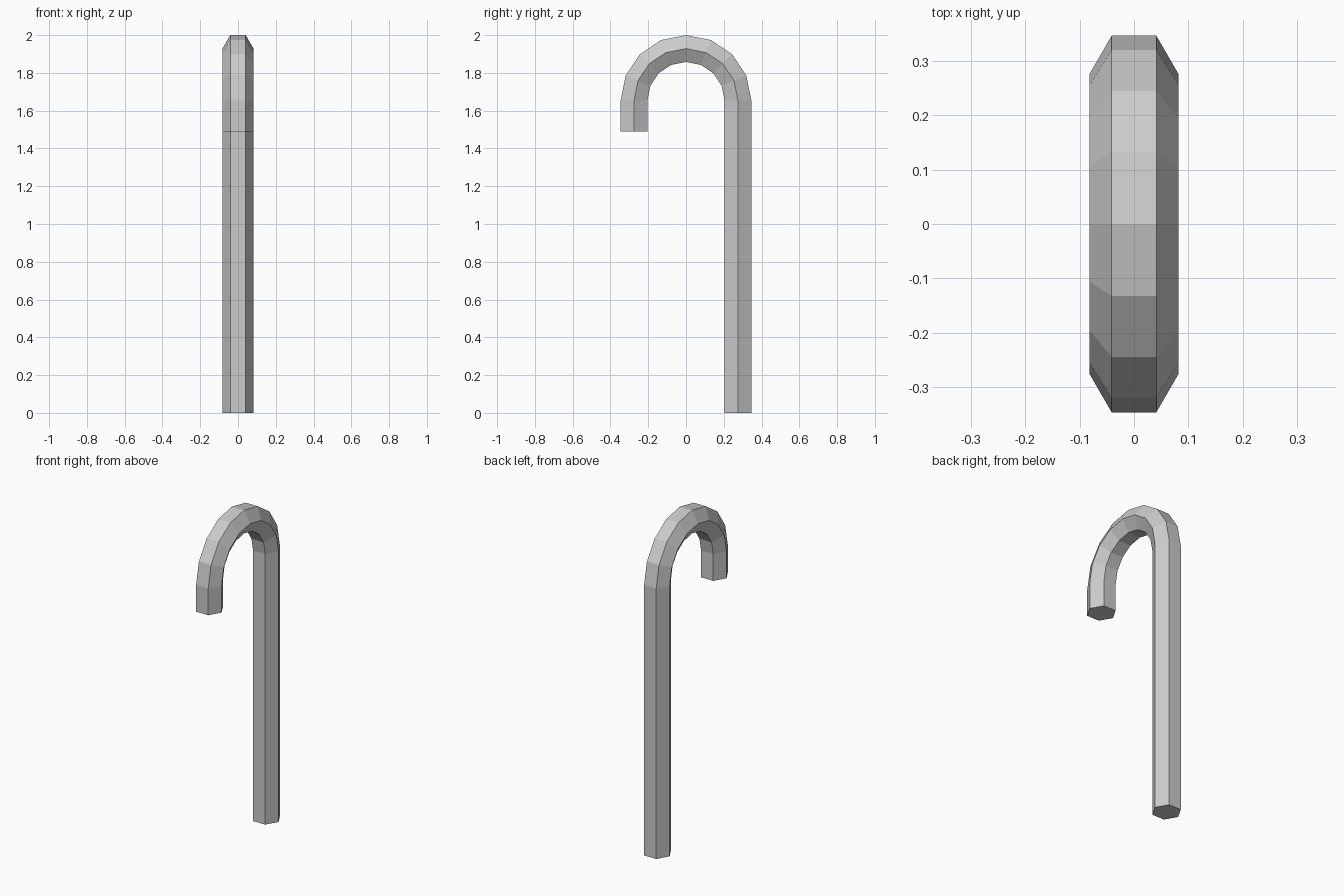
import bpy, bmesh
from math import cos, sin, pi

if "Cube" in bpy.data.objects:
    bpy.data.objects.remove(bpy.data.objects["Cube"])

SIDES, STEPS = 6, 8
TUBE, BEND = 0.082, 0.275        # cross-section radius, hook centreline radius
OUTER = BEND + TUBE * sin(pi / 3)
BEND_Z = 2.0 - OUTER             # height of the hook's centre
TIP_Z = 1.49

# Path stations: (height of bend centre, angle around the bend)
stations = [(0, 0)] + [(BEND_Z, pi * i / STEPS) for i in range(STEPS + 1)] + [(TIP_Z, pi)]

bm = bmesh.new()


def hex_ring(z, angle):
    ring = []
    for k in range(SIDES):
        a = 2 * pi * k / SIDES
        r = BEND + TUBE * sin(a)
        ring.append(bm.verts.new((TUBE * cos(a), r * cos(angle), z + r * sin(angle))))
    return ring


# Shaft, bent hook and short tip as one swept hexagon
rings = [hex_ring(z, a) for z, a in stations]
for lo, hi in zip(rings, rings[1:]):
    for k in range(SIDES):
        n = (k + 1) % SIDES
        bm.faces.new((lo[k], lo[n], hi[n], hi[k]))

# End caps
bm.faces.new(rings[0][::-1])
bm.faces.new(rings[-1])
bmesh.ops.recalc_face_normals(bm, faces=bm.faces)

mesh = bpy.data.meshes.new("hooked_cane")
bm.to_mesh(mesh)
bm.free()
cane = bpy.data.objects.new("hooked_cane", mesh)
bpy.context.collection.objects.link(cane)
